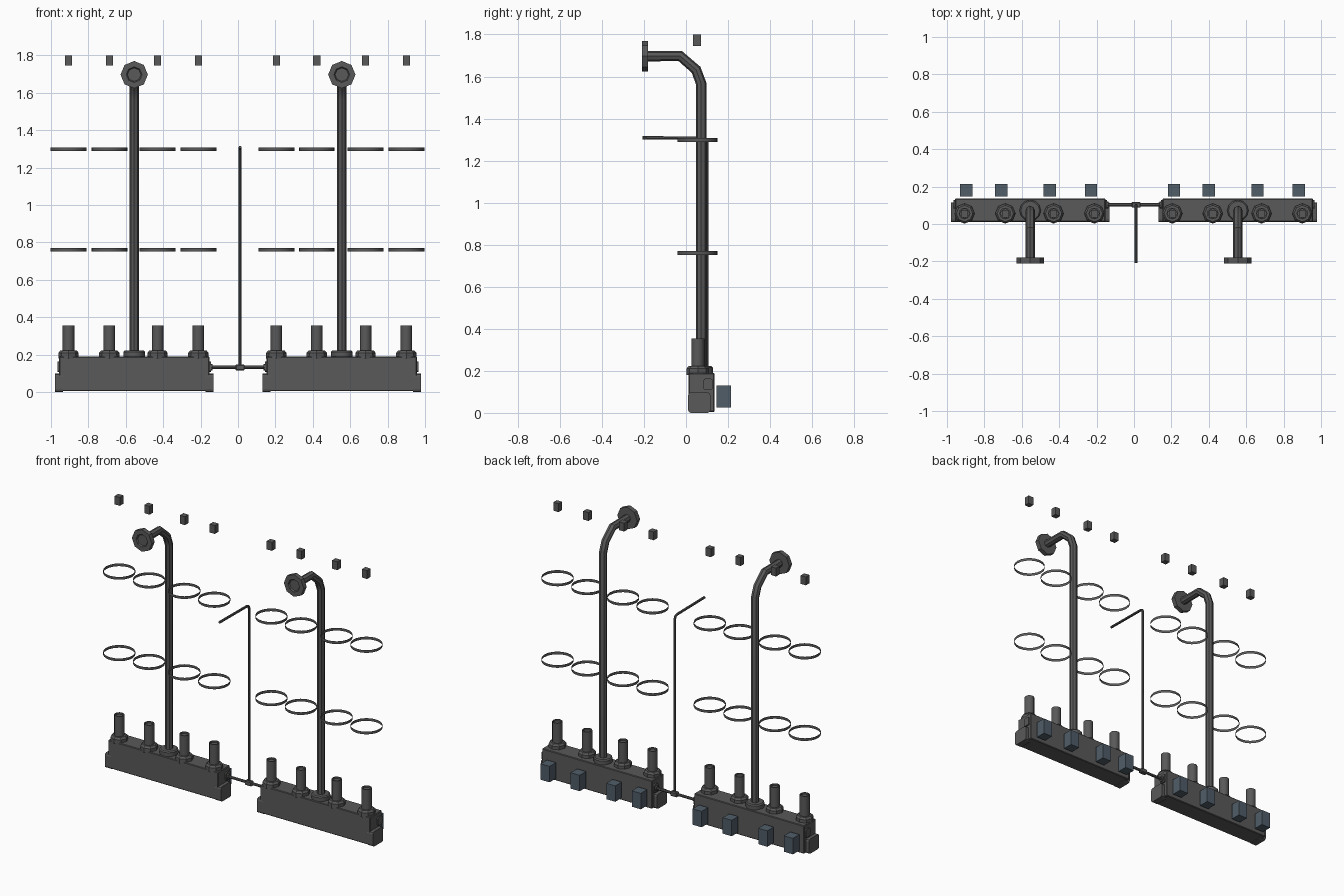
import bpy, bmesh
from math import pi, cos, sin
from mathutils import Matrix, Vector

if "Cube" in bpy.data.objects:
    bpy.data.objects.remove(bpy.data.objects["Cube"])


def material(name, rgb):
    m = bpy.data.materials.new(name)
    m.diffuse_color = (*rgb, 1)
    m.use_nodes = True
    m.node_tree.nodes["Principled BSDF"].inputs["Base Color"].default_value = m.diffuse_color
    return m


DARK = material("dark_metal", (0.1, 0.1, 0.1))
SLATE = material("slate", (0.08, 0.11, 0.14))


def finish(name, me, mat=DARK, smooth=False):
    ob = bpy.data.objects.new(name, me)
    bpy.context.collection.objects.link(ob)
    if not me.materials:
        me.materials.append(mat)
    if smooth:
        bpy.ops.object.select_all(action='DESELECT')
        ob.select_set(True)
        bpy.context.view_layer.objects.active = ob
        bpy.ops.object.shade_smooth_by_angle(angle=0.6)
    return ob


def box(name, lo, hi, mat=DARK, bevel=0, bevel_x_only=False):
    lo, hi = Vector(lo), Vector(hi)
    bm = bmesh.new()
    bmesh.ops.create_cube(bm, size=1, matrix=Matrix.Translation((lo + hi) / 2) @ Matrix.Diagonal((*(hi - lo), 1)))
    if bevel:
        edges = [e for e in bm.edges if not bevel_x_only
                 or abs(e.verts[0].co.x - e.verts[1].co.x) > 1e-5]
        bmesh.ops.bevel(bm, geom=edges, offset=bevel, segments=2 if bevel_x_only else 1,
                        profile=0.5, affect='EDGES')
    me = bpy.data.meshes.new(name)
    bm.to_mesh(me)
    bm.free()
    return finish(name, me, mat)


def lathe(name, profile, at, n=12, matrix=Matrix(), caps=True, smooth=True):
    """Revolve (radius, height) points about the local z axis."""
    bm = bmesh.new()
    rings = [[bm.verts.new((r * cos(2 * pi * i / n), r * sin(2 * pi * i / n), h)) for i in range(n)]
             for r, h in profile]
    for a, b in zip(rings, rings[1:]):
        for i in range(n):
            j = (i + 1) % n
            bm.faces.new((a[i], a[j], b[j], b[i]))
    if caps:
        bm.faces.new(rings[0][::-1])
        bm.faces.new(rings[-1])
    bm.transform(Matrix.Translation(at) @ matrix)
    me = bpy.data.meshes.new(name)
    bm.to_mesh(me)
    bm.free()
    return finish(name, me, smooth=smooth)


def pipe(name, points, radius, res=2):
    cu = bpy.data.curves.new(name, 'CURVE')
    cu.dimensions = '3D'
    cu.bevel_depth, cu.bevel_resolution, cu.use_fill_caps = radius, res, True
    sp = cu.splines.new('POLY')
    sp.points.add(len(points) - 1)
    for p, co in zip(sp.points, points):
        p.co = (*co, 1)
    tmp = bpy.data.objects.new(name + "_path", cu)
    bpy.context.collection.objects.link(tmp)
    dg = bpy.context.evaluated_depsgraph_get()
    me = bpy.data.meshes.new_from_object(tmp.evaluated_get(dg))
    bpy.data.objects.remove(tmp)
    me.materials.clear()
    return finish(name, me, smooth=True)


FACE_FRONT = Matrix.Rotation(pi / 2, 4, 'X')   # local z points to -y

# Two manifold units, each with its post and round head
for side, cx in (("left", -0.555), ("right", 0.555)):
    box(side + "_manifold", (cx - 0.402, 0.012, 0.005), (cx + 0.402, 0.136, 0.19), bevel=0.004)
    for s in (-1, 1):
        # Lower end cap, side nub and its fitting
        xs = sorted((cx + s * 0.38, cx + s * 0.424))
        box(side + "_end_cap", (xs[0], 0.01, 0), (xs[1], 0.116, 0.098), bevel=0.014, bevel_x_only=True)
        xs = sorted((cx + s * 0.38, cx + s * 0.411))
        box(side + "_end_nub", (xs[0], 0.083, 0.108), (xs[1], 0.127, 0.163), bevel=0.01, bevel_x_only=True)

    # Post flange, bent post and octagonal head
    lathe(side + "_post_flange", [(0.057, 0.18), (0.057, 0.215), (0.05, 0.222)], (cx, 0.072, 0), 12)
    pipe(side + "_post", [(cx, 0.072, 0.2), (cx, 0.072, 1.567), (cx, 0.048, 1.632),
                          (cx, -0.027, 1.697), (cx, -0.185, 1.697)], 0.025)
    lathe(side + "_head", [(0.073, 0), (0.073, 0.03), (0.042, 0.03), (0.036, 0.022)],
          (cx, -0.18, 1.697), 8, FACE_FRONT, smooth=False)

# Stations: nozzle, two guide rings, top block and rear box
nozzles = (-0.906, -0.688, -0.43, -0.212, 0.205, 0.421, 0.682, 0.9)
rear_xs = (-0.897, -0.71, -0.45, -0.23, 0.214, 0.4, 0.66, 0.88)
for x, rx in zip(nozzles, rear_xs):
    lathe("nozzle_nut", [(0.054, 0.18), (0.054, 0.21), (0.044, 0.222)], (x, 0.056, 0), 8, smooth=False)
    lathe("nozzle", [(0.031, 0.2), (0.031, 0.355), (0.024, 0.355), (0.024, 0.345)], (x, 0.056, 0), 12)
    for z in (0.76, 1.298):
        lathe("guide_ring", [(0.096, z - 0.009), (0.096, z + 0.009)], (x, 0.055, 0), 20, caps=False)
    box("top_block", (x - 0.019, 0.034, 1.745), (x + 0.019, 0.071, 1.8))
    box("rear_box", (rx - 0.033, 0.146, 0.025), (rx + 0.033, 0.213, 0.13), SLATE)

# Connecting pipe with fittings, hub and bent thin rod
pipe("connecting_pipe", [(-0.16, 0.102, 0.132), (0.16, 0.102, 0.132)], 0.009)
for x in (-0.146, 0.146):
    lathe("pipe_fitting", [(0.018, -0.01), (0.018, 0.01)], (x, 0.102, 0.132), 8,
          Matrix.Rotation(pi / 2, 4, 'Y'))
box("pipe_hub", (-0.014, 0.087, 0.116), (0.036, 0.117, 0.147), bevel=0.005)
pipe("thin_rod", [(0.011, 0.1, 0.13), (0.011, 0.1, 1.285), (0.011, 0.093, 1.3),
                  (0.011, 0.078, 1.306), (0.011, -0.208, 1.309)], 0.008)
